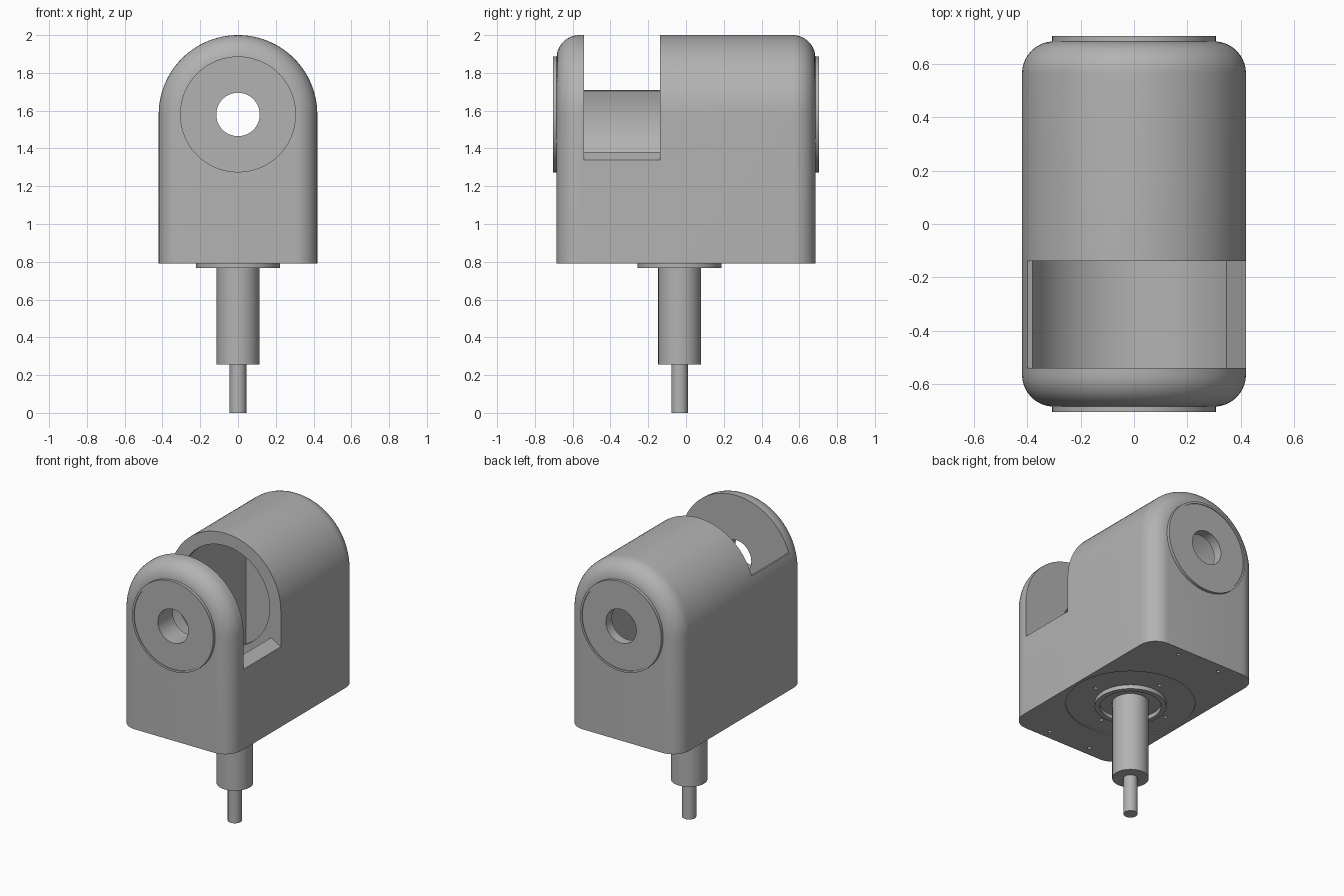
import bpy, bmesh
from math import sin, cos, pi, radians
from mathutils import Vector, Matrix

cube = bpy.data.objects.get("Cube")
if cube:
    bpy.data.objects.remove(cube, do_unlink=True)

grey = bpy.data.materials.new("plain_grey")
grey.use_nodes = True
colour = (0.45, 0.45, 0.45, 1)
grey.diffuse_color = colour
grey.node_tree.nodes["Principled BSDF"].inputs["Base Color"].default_value = colour

AXIS_Z = 1.58          # height of the barrel axis
WIDTH = 0.42           # half width of the housing
DEPTH = 0.685          # half depth of the housing
ROUND = 0.12           # rounding of the front and back edges
BASE_Z = 0.79
SHAFT_Y = -0.034
BORE = 0.115


def skin(name, loops, ring=False):
    """Join equal loops of points; cap the ends, or close the loops into a ring."""
    bm = bmesh.new()
    rows = [[bm.verts.new(p) for p in loop] for loop in loops]
    count = len(rows[0])
    pairs = list(zip(rows, rows[1:])) + ([(rows[-1], rows[0])] if ring else [])
    for a, b in pairs:
        for i in range(count):
            j = (i + 1) % count
            bm.faces.new((a[i], a[j], b[j], b[i]))
    if not ring:
        bm.faces.new(rows[0])
        bm.faces.new(rows[-1])
    bmesh.ops.recalc_face_normals(bm, faces=bm.faces)
    mesh = bpy.data.meshes.new(name)
    bm.to_mesh(mesh)
    bm.free()
    obj = bpy.data.objects.new(name, mesh)
    bpy.context.collection.objects.link(obj)
    mesh.materials.append(grey)
    return obj


def arc(r, start, end, steps):
    return [(r * cos(radians(start + (end - start) * i / steps)),
             AXIS_Z + r * sin(radians(start + (end - start) * i / steps)))
            for i in range(steps + 1)]


def arch(r, y, bottom):
    """Round-topped outline at depth y."""
    pts = [(r, bottom)] + arc(r, 0, 180, 48) + [(-r, bottom)]
    return [Vector((x, y, z)) for x, z in pts]


def lathe(name, profile, matrix, ring=False, steps=64):
    """Turn (radius, height) points about local z."""
    loops = [[matrix @ Vector((r * cos(2 * pi * i / steps), r * sin(2 * pi * i / steps), h))
              for i in range(steps)] for r, h in profile]
    return skin(name, loops, ring)


def rod(name, r, a, b, matrix, steps=64):
    return lathe(name, [(r, a), (r, b)], matrix, steps=steps)


def cut(target, cutter):
    cutter.hide_render = True
    mod = target.modifiers.new("cut", 'BOOLEAN')
    mod.operation = 'DIFFERENCE'
    mod.solver = 'EXACT'
    mod.object = cutter
    bpy.context.view_layer.objects.active = target
    bpy.ops.object.modifier_apply(modifier=mod.name)
    bpy.data.objects.remove(cutter, do_unlink=True)


# Local z pointing to the front or the back along the barrel axis
to_axis = Matrix.Translation((0, 0, AXIS_Z))
to_front = to_axis @ Matrix.Rotation(pi / 2, 4, 'X')
to_back = to_axis @ Matrix.Rotation(-pi / 2, 4, 'X')
at_shaft = Matrix.Translation((0, SHAFT_Y, 0))

# Housing with rounded front and back edges
half = [(DEPTH - ROUND + ROUND * sin(a), WIDTH - ROUND + ROUND * cos(a))
        for a in (pi / 2 * i / 10 for i in range(11))]
sections = [(-y, r) for y, r in reversed(half)] + half
housing = skin("housing", [arch(r, y, BASE_Z) for y, r in sections])

# Rear chamber
cut(housing, skin("chamber_cutter", [arch(0.385, y, 0.82) for y in (-0.11, 0.635)]))

# Slot: cylindrical trough opened upward between two radial cuts
slot = arc(0.4, 162, 330, 40) + arc(0.9, -30, 162, 24)
cut(housing, skin("slot_cutter", [[Vector((x, y, z)) for x, z in slot] for y in (-0.54, -0.138)]))

# Large opening between slot and chamber, and the through bore
cut(housing, rod("opening_cutter", 0.335, -0.05, 0.3, to_front))
cut(housing, rod("bore_cutter", BORE, -1, 1, to_front))

# Round recess and screw holes in the underside
cut(housing, rod("recess_cutter", 0.4, 0.7, BASE_Z + 0.006, at_shaft))
screws = [(sx * 0.16, sy * 0.62) for sx in (-1, 1) for sy in (-1, 1)]
screws += [(0.28 * cos(i * pi / 2), SHAFT_Y + 0.28 * sin(i * pi / 2)) for i in range(4)]
for x, y in screws:
    cut(housing, rod("screw_cutter", 0.012, 0.7, 0.812, Matrix.Translation((x, y, 0)), 16))

# Bearing caps on both ends, each with a raised rim
cap = [(BORE, -0.005), (0.307, -0.005), (0.307, 0.02), (0.293, 0.02), (0.293, 0.015), (BORE, 0.015)]
for name, turn in (("front_cap", to_front), ("back_cap", to_back)):
    lathe(name, [(r, DEPTH + h) for r, h in cap], turn, ring=True)

# Collar around the shaft
lathe("shaft_collar", [(0.19, 0.8), (0.222, 0.8), (0.222, 0.768), (0.19, 0.768)], at_shaft, ring=True)

# Stepped drive shaft
rod("drive_shaft", 0.113, 0.255, 0.805, at_shaft)
rod("shaft_pin", 0.044, 0, 0.26, at_shaft, 32)

# Smooth shading with sharp edges kept
for obj in bpy.context.collection.objects:
    if obj.type == 'MESH' and obj.data.materials and obj.data.materials[0] == grey:
        bpy.ops.object.select_all(action='DESELECT')
        obj.select_set(True)
        bpy.context.view_layer.objects.active = obj
        bpy.ops.object.shade_smooth_by_angle(angle=radians(30))
